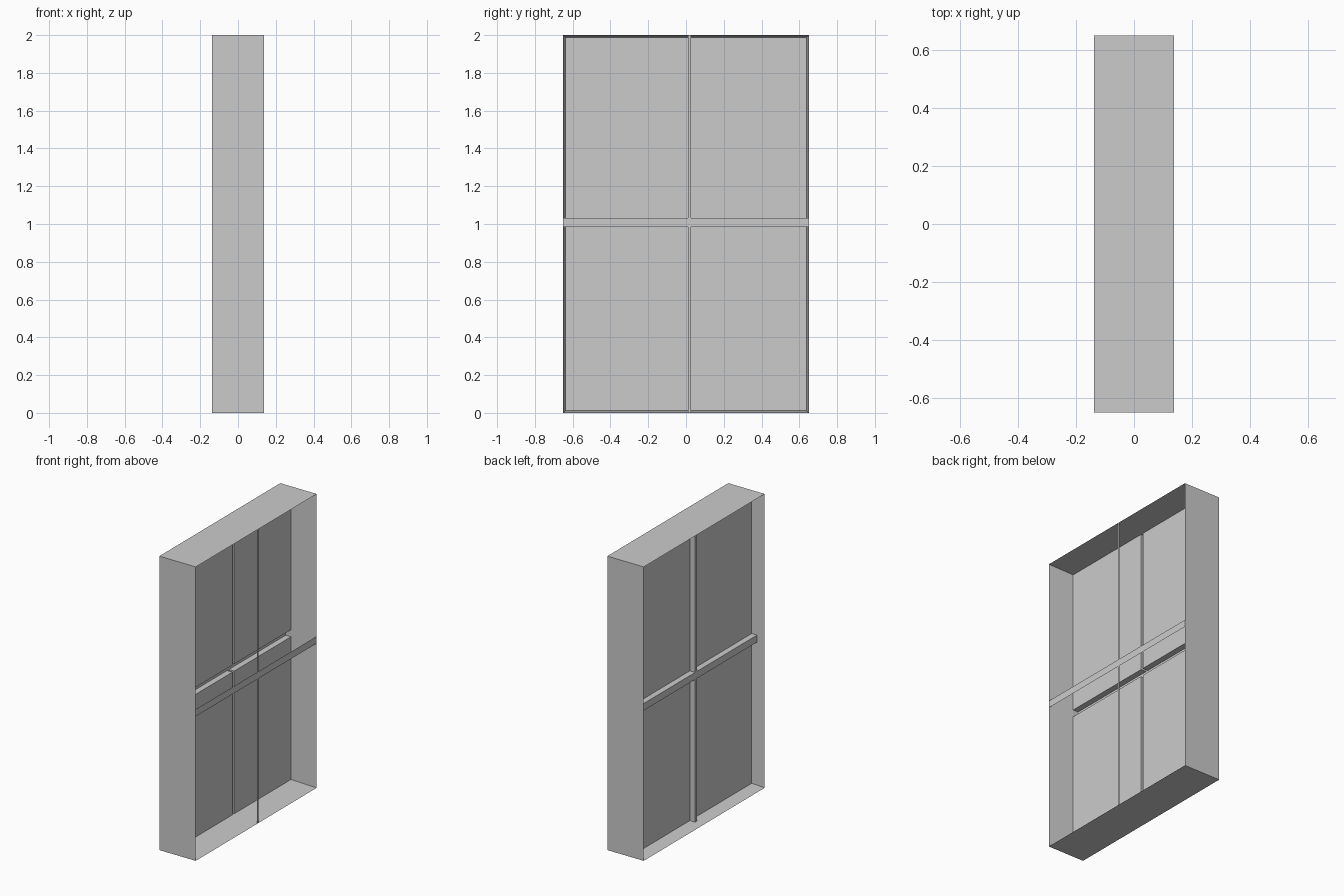
import bpy, bmesh

if "Cube" in bpy.data.objects:
    bpy.data.objects.remove(bpy.data.objects["Cube"])

HX, HY, H = 0.137, 0.65, 2.0      # half depth, half width, height
SHEET_X, CHANNEL_X = -0.048, -0.088
INSET = 0.012
BAR_Y = (0.01, 0.027)             # vertical bar edges
BAR_Z = (0.983, 1.031)            # horizontal bar edges


def finish(name, bm):
    mesh = bpy.data.meshes.new(name)
    bm.to_mesh(mesh)
    bm.free()
    obj = bpy.data.objects.new(name, mesh)
    bpy.context.collection.objects.link(obj)
    return obj


def cells(bm, x, inset):
    """3 x 3 sheet of faces split along the bar edges, facing +x."""
    ys = (-HY + inset, *BAR_Y, HY - inset)
    zs = (inset, *BAR_Z, H - inset)
    v = [[bm.verts.new((x, y, z)) for z in zs] for y in ys]
    return {(i, j): bm.faces.new((v[i][j], v[i + 1][j], v[i + 1][j + 1], v[i][j + 1]))
            for i in range(3) for j in range(3)}


# Outer casing: wedge-shaped wall profile swept around the rectangle
bm = bmesh.new()
rings = []
for x, d in ((-HX, 0), (HX, 0), (SHEET_X, INSET)):
    a, lo, hi = HY - d, d, H - d
    rings.append([bm.verts.new((x, y, z))
                  for y, z in ((-a, lo), (a, lo), (a, hi), (-a, hi))])
for r in range(3):
    p, q = rings[r], rings[(r + 1) % 3]
    for k in range(4):
        n = (k + 1) % 4
        bm.faces.new((p[k], p[n], q[n], q[k]))
bmesh.ops.recalc_face_normals(bm, faces=bm.faces)
finish("window_casing", bm)

# Four panes with the cross-shaped channel pressed towards the back
bm = bmesh.new()
grid = cells(bm, SHEET_X, INSET)
cross = [f for (i, j), f in grid.items() if i == 1 or j == 1]
ret = bmesh.ops.extrude_face_region(bm, geom=cross)
moved = [g for g in ret["geom"] if isinstance(g, bmesh.types.BMVert)]
bmesh.ops.translate(bm, verts=moved, vec=(CHANNEL_X - SHEET_X, 0, 0))
old = [f for f in cross if f.is_valid and
       all(abs(v.co.x - SHEET_X) < 1e-5 for v in f.verts)]
if old:
    bmesh.ops.delete(bm, geom=old, context='FACES')
finish("panes_and_channel", bm)

# Flat cross bars across the front opening
bm = bmesh.new()
grid = cells(bm, HX, 0)
panes = [f for (i, j), f in grid.items() if i != 1 and j != 1]
bmesh.ops.delete(bm, geom=panes, context='FACES')
finish("front_cross_bars", bm)
